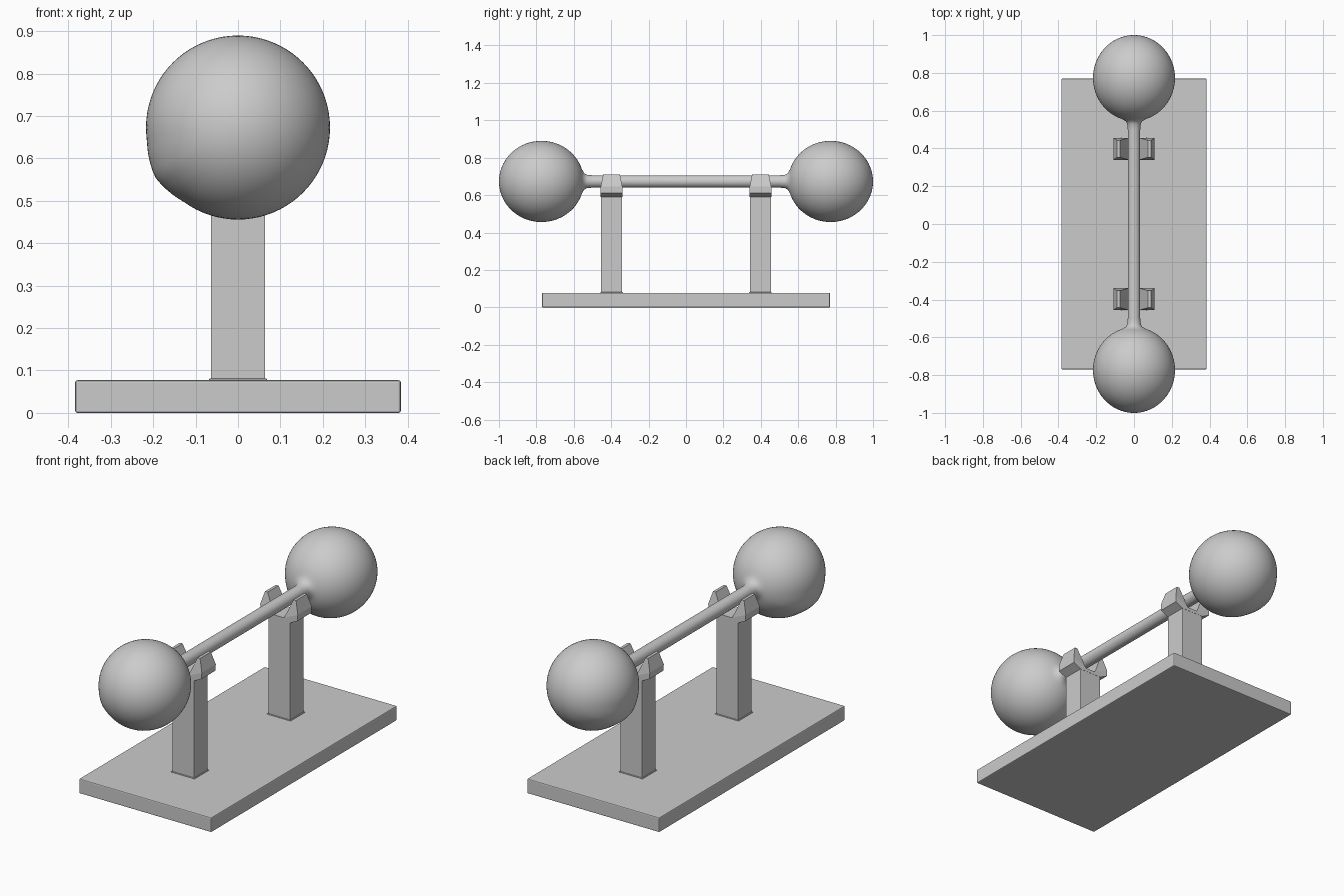
import bpy, bmesh
from math import sin, cos, pi, radians

if "Cube" in bpy.data.objects:
    bpy.data.objects.remove(bpy.data.objects["Cube"])

def make_object(name, bm):
    bmesh.ops.recalc_face_normals(bm, faces=bm.faces)
    mesh = bpy.data.meshes.new(name)
    bm.to_mesh(mesh)
    bm.free()
    ob = bpy.data.objects.new(name, mesh)
    bpy.context.collection.objects.link(ob)
    return ob

def box(name, x, y0, y1, z0, z1, bevel):
    bm = bmesh.new()
    bmesh.ops.create_cube(bm, size=1)
    for v in bm.verts:
        v.co.x *= 2 * x
        v.co.y = (y0 + y1) / 2 + v.co.y * (y1 - y0)
        v.co.z = (z0 + z1) / 2 + v.co.z * (z1 - z0)
    ob = make_object(name, bm)
    if bevel:
        mod = ob.modifiers.new("edge_round", 'BEVEL')
        mod.width, mod.segments = bevel, 2
    return ob

# Base plate
box("base_plate", 0.384, -0.77, 0.77, 0, 0.077, 0.005)

# Fork outline (right half, x and z), mirrored into a closed loop
half = [(0.03, 0.608), (0.075, 0.71), (0.09, 0.71), (0.109, 0.645),
        (0.108, 0.612), (0.064, 0.59)]
outline = half + [(-x, z) for x, z in reversed(half)]

def fork(name, yc):
    bm = bmesh.new()
    rings = []
    for side in (-1, 1):
        ring = []
        for x, z in outline:
            depth = 0.058 - 0.013 * max(0, (z - 0.645) / 0.065)
            ring.append(bm.verts.new((x, yc + side * depth, z)))
        rings.append(ring)
        # Each side: two prongs and the middle block between them
        n = len(half)
        r, l = ring[:n], ring[n:]
        bm.faces.new((r[0], r[1], r[2], r[3]))
        bm.faces.new((l[5], l[4], l[3], l[2]))
        bm.faces.new((r[0], r[3], r[4], r[5], l[0], l[1], l[2], l[5]))
    a, b = rings
    for i in range(len(a)):
        j = (i + 1) % len(a)
        bm.faces.new((a[i], a[j], b[j], b[i]))
    return make_object(name, bm)

# Two posts, each with a small foot and a cradle fork
for label, yc in (("front", -0.398), ("back", 0.398)):
    box(label + "_post", 0.064, yc - 0.057, yc + 0.057, 0.07, 0.6, 0.002)
    box(label + "_post_foot", 0.068, yc - 0.06, yc + 0.06, 0.07, 0.081, 0.002)
    fork(label + "_cradle", yc)

# Dumbbell profile (y, radius): rod, neck fillet, ball
YC, RY, RX, ZC = 0.773, 0.227, 0.217, 0.673
right = [(0.5, 0.033), (0.53, 0.036), (0.545, 0.044)]
steps = 40
for i in range(4, steps):
    t = pi * i / steps
    right.append((YC - RY * cos(t), RX * sin(t)))
profile = [(-y, r) for y, r in reversed(right)] + right

# Lathe around the y axis, with the faint ridge on the lower left of the balls
SEG, RIDGE = 80, radians(211)
bm = bmesh.new()
rings = []
for y, r in profile:
    ring = []
    for k in range(SEG):
        a = 2 * pi * k / SEG
        bump = max(0, 1 - abs(a - RIDGE) / 0.4) * 0.05 * (r / RX) ** 2
        rr = r * (1 + bump)
        ring.append(bm.verts.new((rr * cos(a), y, ZC + rr * sin(a))))
    rings.append(ring)
for a, b in zip(rings, rings[1:]):
    for k in range(SEG):
        j = (k + 1) % SEG
        bm.faces.new((a[k], a[j], b[j], b[k]))
for ring, y in ((rings[0], -1), (rings[-1], 1)):
    tip = bm.verts.new((0, y, ZC))
    for k in range(SEG):
        bm.faces.new((ring[k], ring[(k + 1) % SEG], tip))
dumbbell = make_object("dumbbell", bm)
bpy.context.view_layer.objects.active = dumbbell
dumbbell.select_set(True)
bpy.ops.object.shade_smooth_by_angle(angle=radians(40))
